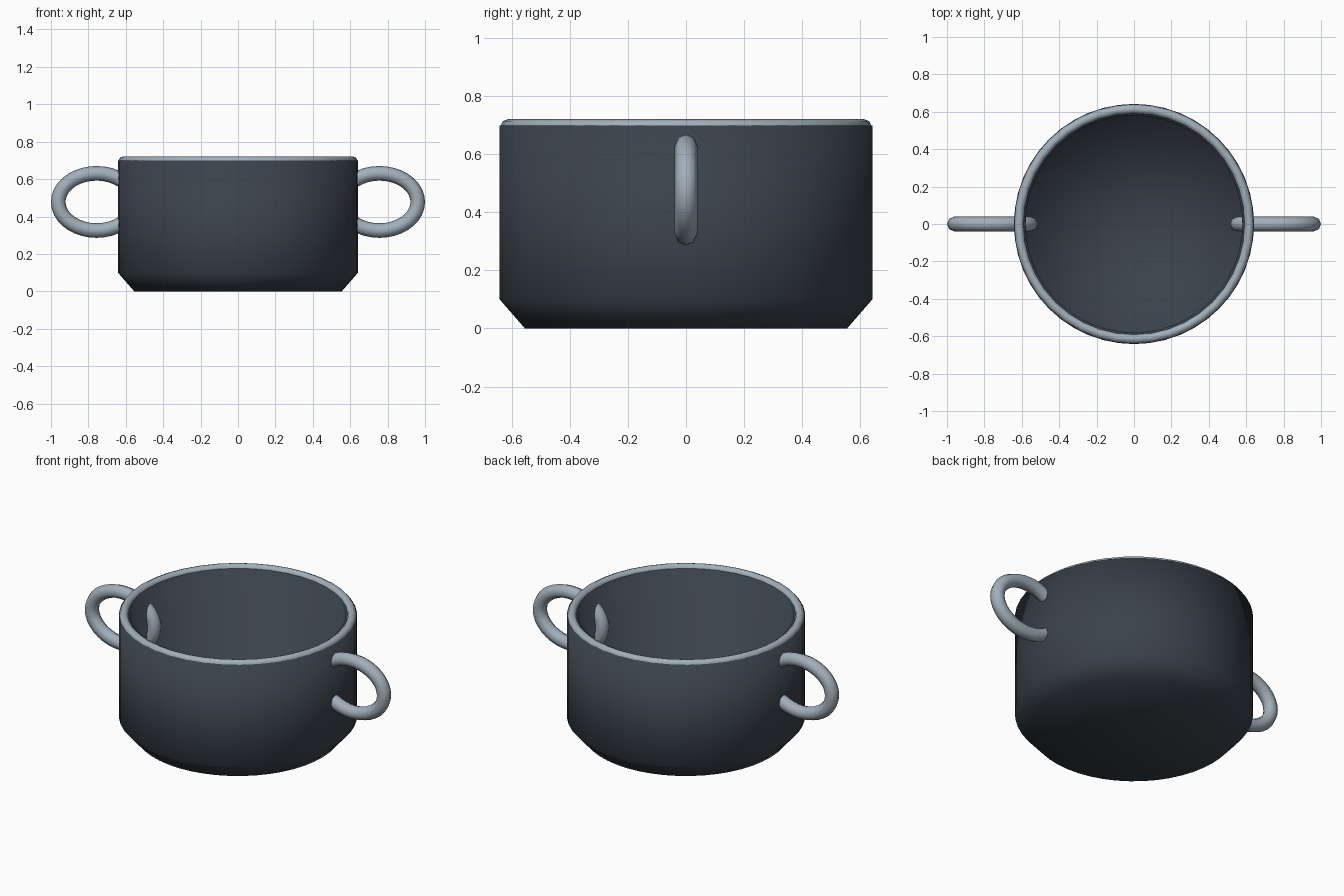
import bpy, bmesh
from math import cos, sin, tau

if "Cube" in bpy.data.objects:
    bpy.data.objects.remove(bpy.data.objects["Cube"])

def material(name, rgb):
    m = bpy.data.materials.new(name)
    m.diffuse_color = (*rgb, 1)
    m.use_nodes = True
    m.node_tree.nodes["Principled BSDF"].inputs["Base Color"].default_value = m.diffuse_color
    return m

DARK = material("dark_enamel", (0.042, 0.055, 0.07))
STEEL = material("steel", (0.36, 0.43, 0.49))

def finish(bm, name, mat):
    bmesh.ops.recalc_face_normals(bm, faces=bm.faces)
    for f in bm.faces:
        f.smooth = True
    me = bpy.data.meshes.new(name)
    bm.to_mesh(me)
    bm.free()
    me.materials.append(mat)
    ob = bpy.data.objects.new(name, me)
    bpy.context.collection.objects.link(ob)
    return ob

def lathe(name, profile, mat, steps=48, closed=False):
    """Spin an (r, z) profile about the z axis."""
    bm = bmesh.new()
    vs = [bm.verts.new((r, 0, z)) for r, z in profile]
    edges = [bm.edges.new(p) for p in zip(vs, vs[1:])]
    if closed:
        edges.append(bm.edges.new((vs[-1], vs[0])))
    bmesh.ops.spin(bm, geom=vs + edges, axis=(0, 0, 1), cent=(0, 0, 0),
                   angle=tau, steps=steps, use_duplicate=False)
    bmesh.ops.remove_doubles(bm, verts=bm.verts, dist=1e-4)
    return finish(bm, name, mat)

def oval_ring(name, cx, cz, a, b, tube, mat, steps=36, sides=8):
    """Round tube swept along an upright ellipse in the xz plane."""
    bm = bmesh.new()
    rings = []
    for i in range(steps):
        t = tau * i / steps
        nx, nz = b * cos(t), a * sin(t)
        n = (nx * nx + nz * nz) ** 0.5
        nx, nz = nx / n, nz / n
        ring = []
        for j in range(sides):
            u = tau * j / sides
            d = tube * cos(u)
            ring.append(bm.verts.new((cx + a * cos(t) + nx * d, tube * sin(u),
                                      cz + b * sin(t) + nz * d)))
        rings.append(ring)
    for i in range(steps):
        p, q = rings[i], rings[(i + 1) % steps]
        for j in range(sides):
            k = (j + 1) % sides
            bm.faces.new((p[j], p[k], q[k], q[j]))
    return finish(bm, name, mat)

# Hollow pot body with chamfered foot
lathe("pot_body", [(0, 0), (0.555, 0), (0.642, 0.10), (0.642, 0.70),
                   (0.58, 0.70), (0.575, 0.08), (0, 0.08)], DARK)

# Rounded rim bead
lathe("rim", [(0.615 + 0.025 * cos(tau * i / 8), 0.695 + 0.026 * sin(tau * i / 8))
              for i in range(8)], STEEL, steps=40, closed=True)

# Side handles, passing through the wall
for side, s in (("left", -1), ("right", 1)):
    oval_ring(side + "_handle", 0.756 * s, 0.478, 0.205, 0.153, 0.039, STEEL)
